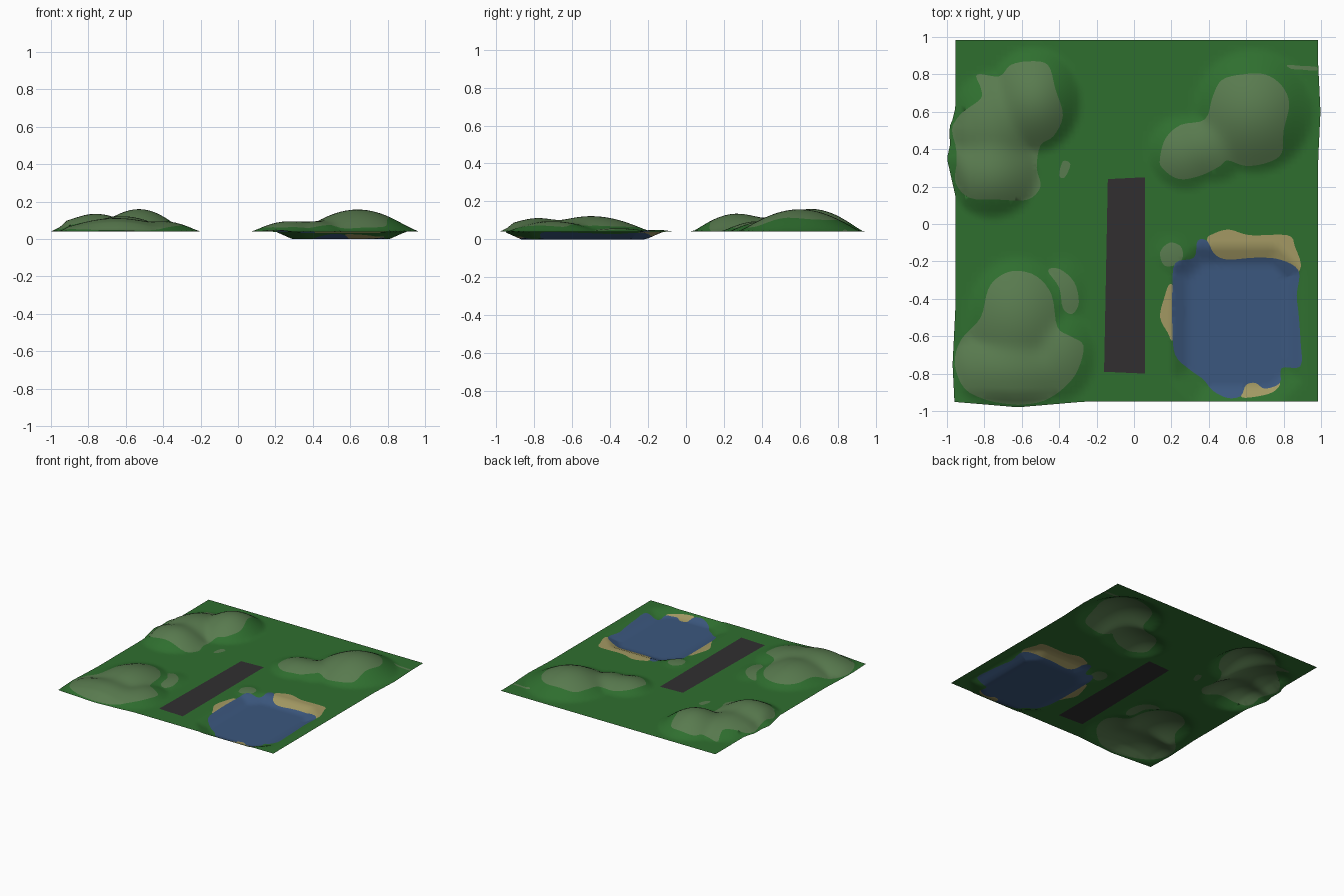
import bpy, math
from mathutils import Vector
from mathutils.geometry import delaunay_2d_cdt

if "Cube" in bpy.data.objects:
    bpy.data.objects.remove(bpy.data.objects["Cube"])

X0, X1, Y0, Y1 = -0.955, 0.985, -0.95, 0.985


def material(name, rgb):
    m = bpy.data.materials.new(name)
    lin = [(c / 255 / 12.92) if c < 11 else ((c / 255 + 0.055) / 1.055) ** 2.4 for c in rgb]
    m.diffuse_color = (*lin, 1)
    m.use_nodes = True
    m.node_tree.nodes["Principled BSDF"].inputs["Base Color"].default_value = m.diffuse_color
    return m


mats = [material("grass green", (47, 111, 47)), material("rock grey green", (89, 123, 79)),
        material("sand", (163, 153, 99)), material("water blue", (59, 87, 126)),
        material("tarmac", (49, 47, 48))]
GRASS, ROCK, SAND, WATER, TARMAC = range(5)


def smooth_loop(pts, steps=4):
    """Closed Catmull-Rom curve, kept just inside the sheet."""
    out, n = [], len(pts)
    for i in range(n):
        a, b, c, d = (Vector(pts[(i + k) % n]) for k in (-1, 0, 1, 2))
        for s in range(steps):
            t = s / steps
            p = 0.5 * (2 * b + (c - a) * t + (2 * a - 5 * b + 4 * c - d) * t * t
                       + (3 * b - a - 3 * c + d) * t ** 3)
            out.append(Vector((min(max(p.x, X0 + .006), X1 - .006), min(max(p.y, Y0 + .006), Y1 - .006))))
    return out


# Ground patches: (colour, outline); later ones cover earlier ones
north_west = [(-.84, .8), (-.72, .79), (-.66, .85), (-.56, .87), (-.46, .85), (-.42, .72), (-.38, .58),
              (-.43, .47), (-.5, .42), (-.52, .3), (-.5, .2), (-.57, .13), (-.72, .13), (-.88, .14),
              (-.94, .22), (-.92, .35), (-.945, .5), (-.92, .59), (-.82, .67), (-.82, .73)]
north_east = [(.14, .36), (.17, .46), (.25, .53), (.38, .56), (.42, .68), (.47, .77), (.58, .8), (.7, .8),
              (.79, .74), (.83, .64), (.8, .5), (.79, .38), (.72, .33), (.6, .31), (.5, .34), (.46, .31),
              (.36, .26), (.24, .24), (.15, .3)]
south_west = [(-.63, -.25), (-.52, -.28), (-.44, -.38), (-.41, -.55), (-.34, -.6), (-.27, -.65),
              (-.3, -.78), (-.37, -.87), (-.48, -.93), (-.62, -.94), (-.78, -.93), (-.9, -.88),
              (-.945, -.75), (-.92, -.62), (-.82, -.5), (-.78, -.35), (-.72, -.28)]
lake = [(.34, -.09), (.39, -.09), (.43, -.16), (.5, -.19), (.65, -.18), (.78, -.19), (.88, -.25), (.87, -.38),
        (.88, -.48), (.89, -.62), (.89, -.76), (.79, -.77), (.78, -.85), (.7, -.88), (.65, -.85), (.6, -.86),
        (.57, -.92), (.5, -.93), (.42, -.89), (.37, -.83), (.3, -.78), (.22, -.7), (.205, -.55),
        (.205, -.35), (.22, -.21), (.32, -.18)]
beach_north = [(.39, -.09), (.43, -.05), (.51, -.03), (.62, -.06), (.82, -.06), (.86, -.12), (.885, -.25),
               (.7, -.3), (.45, -.22)]
beach_west = [(.2, -.32), (.16, -.4), (.14, -.5), (.18, -.58), (.21, -.62), (.27, -.47)]
beach_south = [(.57, -.92), (.6, -.83), (.7, -.83), (.78, -.85), (.74, -.9), (.64, -.925)]
patches = [(ROCK, smooth_loop(p)) for p in (
    north_west, north_east, south_west,
    [(-.46, -.25), (-.4, -.24), (-.32, -.31), (-.295, -.42), (-.33, -.48), (-.38, -.45), (-.4, -.34)],
    [(-.4, .26), (-.37, .25), (-.34, .32), (-.38, .335)],
    [(.14, -.15), (.19, -.1), (.25, -.12), (.26, -.18), (.22, -.22), (.16, -.22)],
    [(.82, .85), (.9, .845), (.975, .84), (.975, .82), (.9, .825), (.84, .83)])]
patches += [(SAND, smooth_loop(p)) for p in (beach_north, beach_west, beach_south)]
patches.append((WATER, smooth_loop(lake)))
# Landing strip
patches.append((TARMAC, [Vector(p) for p in ((-.14, .24), (.06, .25), (.06, -.8), (-.16, -.79))]))

# Hill mounds: x, y, radius x, radius y, height
mounds = [(-.53, .66, .25, .28, .12), (-.76, .27, .25, .24, .095), (-.75, .52, .24, .3, .08),
          (.64, .6, .32, .33, .118), (.27, .38, .2, .2, .055), (.42, .42, .2, .2, .055),
          (-.65, -.78, .34, .22, .072), (-.62, -.5, .27, .32, .082), (-.4, -.7, .2, .25, .055),
          (-.37, -.36, .12, .18, .018), (.2, -.16, .1, .1, .01)]


def height(x, y):
    total = 0
    for cx, cy, rx, ry, h in mounds:
        d = ((x - cx) / rx) ** 2 + ((y - cy) / ry) ** 2
        if d < 1:
            total += (h * (1 - d) ** 1.25) ** 4
    rim = min(x - X0, X1 - x, y - Y0, Y1 - y)
    z = 0.04 + total ** 0.25 * min(1, 0.1 + rim / 0.06)
    # Sunken lake basin
    dx, dy = abs(x - .55), abs(y + .54)
    basin = min(.35 - dx, .42 - dy, (.64 - dx - dy) * .7) / .09
    return z - 0.04 * min(1, max(0, basin))


def bulge(v, centre, width):
    return max(0, 1 - abs(v - centre) / width)


def place(p):
    """Lift the flat sheet and let its rim bow out beside the hills."""
    x, y = p
    left, right = max(0, 1 - (x - X0) / .1), max(0, 1 - (X1 - x) / .1)
    low = max(0, 1 - (y - Y0) / .1)
    nx = x - left * (.045 * bulge(y, .35, .2) + .025 * bulge(y, .52, .1) + .015 * bulge(y, -.75, .3))
    nx += right * .012 * bulge(y, .6, .25)
    ny = y - low * .03 * bulge(x, -.62, .35)
    return (nx, ny, height(x, y))


def inside(p, loop):
    hit = False
    for a, b in zip(loop, loop[1:] + loop[:1]):
        if (a.y > p.y) != (b.y > p.y) and p.x < a.x + (p.y - a.y) * (b.x - a.x) / (b.y - a.y):
            hit = not hit
    return hit


# Triangulate a regular grid together with the patch outlines
N = 72
points = [Vector((X0 + (X1 - X0) * i / N, Y0 + (Y1 - Y0) * j / N)) for j in range(N + 1) for i in range(N + 1)]
edges = []
for _, loop in patches:
    s, n = len(points), len(loop)
    points += loop
    edges += [(s + i, s + (i + 1) % n) for i in range(n)]
verts, _, faces, *_ = delaunay_2d_cdt(points, edges, [], 0, 1e-5)

mesh = bpy.data.meshes.new("terrain")
mesh.from_pydata([place(v) for v in verts], [], [list(f) for f in faces])
for m in mats:
    mesh.materials.append(m)
for poly, f in zip(mesh.polygons, faces):
    c = sum((verts[i] for i in f), Vector((0, 0))) / len(f)
    for colour, loop in patches:
        if inside(c, loop):
            poly.material_index = colour
    poly.use_smooth = True
mesh.update()
terrain = bpy.data.objects.new("terrain", mesh)
bpy.context.collection.objects.link(terrain)
